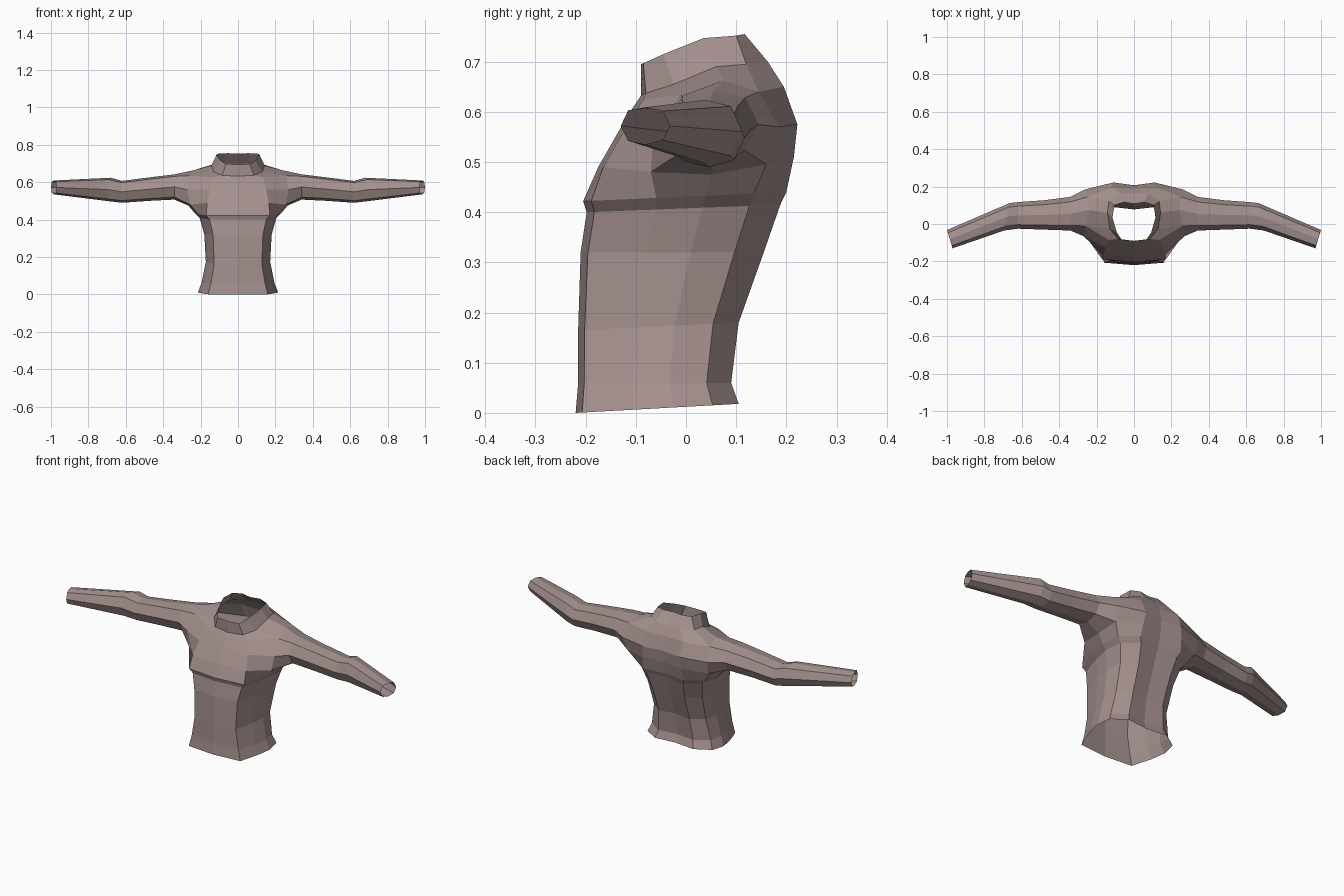
import bpy
import bmesh

if "Cube" in bpy.data.objects:
    bpy.data.objects.remove(bpy.data.objects["Cube"])

cloth = bpy.data.materials.new("dusty_mauve_cloth")
cloth.diffuse_color = (0.37, 0.28, 0.27, 1)
cloth.use_nodes = True
cloth.node_tree.nodes["Principled BSDF"].inputs["Base Color"].default_value = cloth.diffuse_color

# Half cross-sections: torso from front centre to back centre, arm all the way round
TORSO = [(0, 0), (.74, .04), (.92, .36), (1, .6), (.93, .84), (.55, 1), (0, .96)]
SLEEVE = [(.15, .1), (.5, 0), (.85, .12), (1, .5), (.85, .9), (.5, 1), (.15, .92), (0, .5)]

# Body rows: half width, front y, back y, front z, back z
body_rows = [
    (.215, -.220, .105, .000, .018),
    (.195, -.215, .090, .060, .060),
    (.172, -.215, .105, .165, .180),
    (.180, -.210, .155, .320, .320),
    (.205, -.198, .188, .400, .415),
    (.230, -.205, .200, .422, .440),
]
# Chest and shoulder rings
chest_rings = [
    [(0, -.175, .49), (.165, -.165, .49), (.255, -.07, .48), (.265, .05, .475),
     (.25, .16, .495), (.12, .215, .51), (0, .2, .51)],
    [(0, -.135, .56), (.15, -.125, .56), (.27, -.065, .56), (.27, .06, .56),
     (.26, .185, .57), (.11, .222, .575), (0, .207, .575)],
    [(0, -.105, .61), (.135, -.085, .625), (.26, -.01, .635), (.24, .075, .663),
     (.25, .145, .64), (.12, .195, .65), (0, .19, .65)],
]
# Collar base and rim
collar_rings = [
    [(0, -.09, .632), (.085, -.08, .637), (.13, -.025, .655), (.142, .06, .69),
     (.135, .12, .695), (.075, .163, .7), (0, .162, .7)],
    [(0, -.09, .695), (.065, -.085, .697), (.092, -.045, .715), (.115, .035, .747),
     (.105, .1, .752), (.055, .117, .755), (0, .108, .753)],
]
# Sleeve rows: x, x skew, front y, back y, bottom z, top z
sleeve_rows = [
    (.34, 0, -.035, .145, .507, .642),
    (.48, 0, -.030, .127, .500, .625),
    (.62, 0, -.025, .117, .490, .607),
    (.68, -.03, -.035, .112, .497, .624),
    (.985, .03, -.130, -.032, .535, .609),
]

bm = bmesh.new()


def add_ring(points):
    return [bm.verts.new(p) for p in points]


def bridge(a, b, closed=False, skip=()):
    n = len(a)
    for i in range(n if closed else n - 1):
        if i not in skip:
            j = (i + 1) % n
            bm.faces.new((a[i], a[j], b[j], b[i]))


# Torso and collar, leaving an armhole in the side
rings = [add_ring([(w * u, yf + (yb - yf) * v, zf + (zb - zf) * v) for u, v in TORSO])
         for w, yf, yb, zf, zb in body_rows]
rings += [add_ring(r) for r in chest_rings + collar_rings]
armpit = len(body_rows)
for k in range(len(rings) - 1):
    bridge(rings[k], rings[k + 1], skip=(2, 3) if k in (armpit, armpit + 1) else ())

# Sleeve growing out of the armhole
low, mid, top = rings[armpit:armpit + 3]
previous = [low[2], low[3], low[4], mid[4], top[4], top[3], top[2], mid[2]]
for x, skew, yf, yb, zb, zt in sleeve_rows:
    ring = add_ring([(x + skew * (u - .5), yf + (yb - yf) * u, zb + (zt - zb) * v)
                     for u, v in SLEEVE])
    bridge(previous, ring, closed=True)
    previous = ring

bmesh.ops.delete(bm, geom=[v for v in bm.verts if not v.link_faces], context='VERTS')
bmesh.ops.recalc_face_normals(bm, faces=bm.faces[:])
# Make sure the cloth faces outward
bm.faces.ensure_lookup_table()
if bm.faces[0].normal.y > 0:
    bmesh.ops.reverse_faces(bm, faces=bm.faces[:])

mesh = bpy.data.meshes.new("shirt")
bm.to_mesh(mesh)
bm.free()
mesh.materials.append(cloth)
shirt = bpy.data.objects.new("shirt", mesh)
bpy.context.collection.objects.link(shirt)

# Other half
mirror = shirt.modifiers.new("mirror", 'MIRROR')
mirror.use_axis[0] = True
mirror.use_clip = True
mirror.merge_threshold = 0.001
